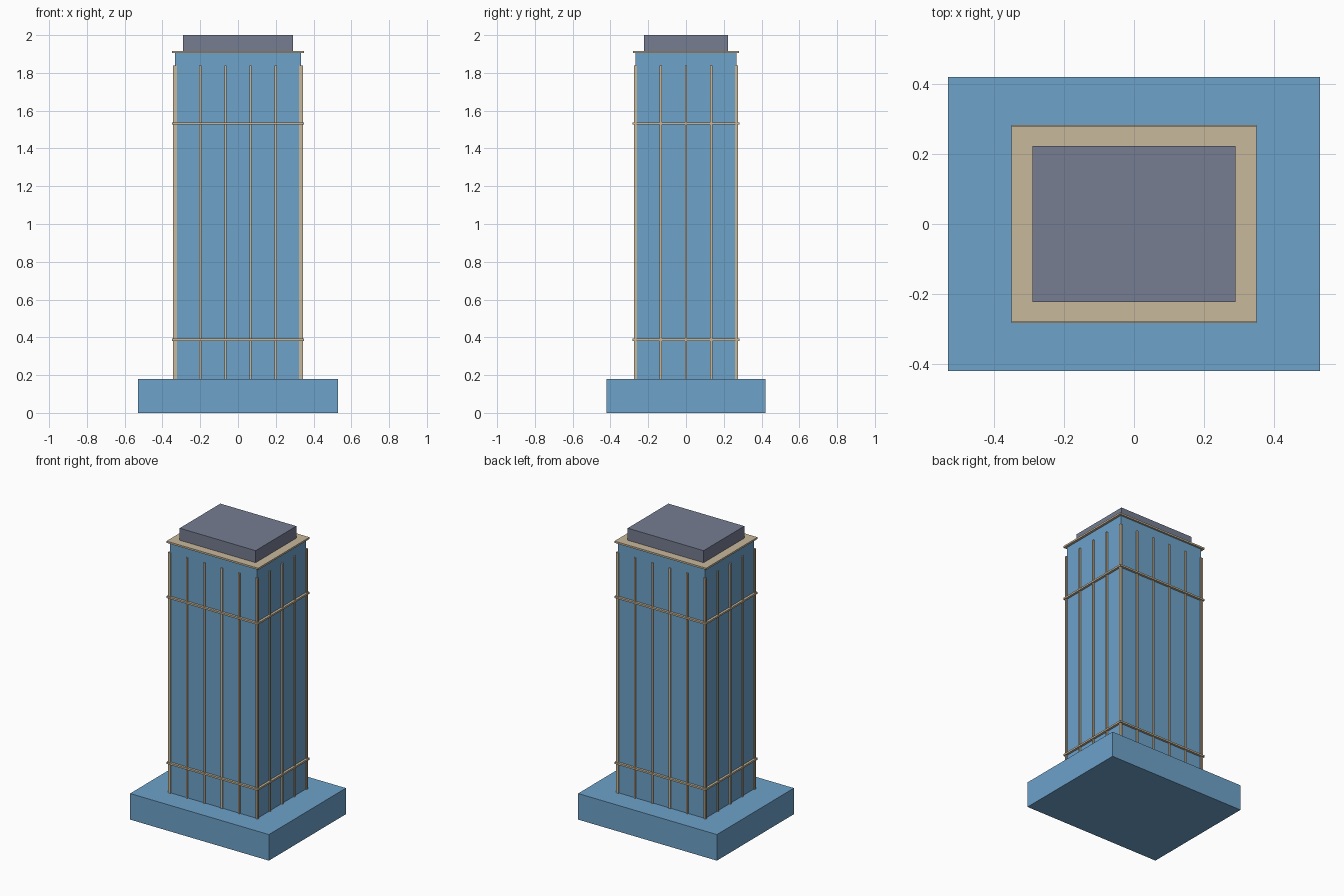
import bpy

cube = bpy.data.objects.get("Cube")
if cube:
    bpy.data.objects.remove(cube, do_unlink=True)


def material(name, colour):
    mat = bpy.data.materials.new(name)
    mat.use_nodes = True
    mat.diffuse_color = (*colour, 1)
    mat.node_tree.nodes["Principled BSDF"].inputs["Base Color"].default_value = (*colour, 1)
    return mat


glass = material("blue_glass", (0.155, 0.36, 0.59))
stone = material("tan_trim", (0.58, 0.48, 0.33))
slate = material("slate_grey", (0.18, 0.205, 0.285))


def box(name, x, y, z, mat):
    """Box spanning the (low, high) pairs x, y and z."""
    spans = (x, y, z)
    bpy.ops.mesh.primitive_cube_add(size=1, location=[(a + b) / 2 for a, b in spans])
    obj = bpy.context.object
    obj.name = name
    obj.scale = [b - a for a, b in spans]
    bpy.ops.object.transform_apply(location=False, rotation=False, scale=True)
    obj.data.materials.append(mat)
    return obj


def around(centre, half):
    return (centre - half, centre + half)


HALF_X, HALF_Y = 0.333, 0.267
BASE_TOP, TOWER_TOP = 0.18, 1.905
TRIM = 0.006

# Main volumes
box("podium", around(0, 0.53), around(0, 0.42), (0, BASE_TOP), glass)
box("tower", around(0, HALF_X), around(0, HALF_Y), (BASE_TOP, TOWER_TOP), glass)
box("cornice", around(0, 0.35), around(0, 0.28), (TOWER_TOP, 1.917), stone)
box("roof_plant_room", around(0, 0.29), around(0, 0.222), (1.917, 2), slate)

# Vertical fins on all four faces
fin_z = (BASE_TOP, 1.84)
for side, label in ((-1, "front"), (1, "back")):
    for i in range(6):
        x = HALF_X * (2 * i / 5 - 1)
        box(f"{label}_fin_{i + 1}", around(x, TRIM), around(side * HALF_Y, 0.008), fin_z, stone)
for side, label in ((-1, "right"), (1, "left")):
    for i in range(5):
        y = HALF_Y * (i / 2 - 1)
        box(f"{label}_fin_{i + 1}", around(side * HALF_X, 0.01), around(y, TRIM), fin_z, stone)

# Horizontal bands wrapping the tower
for z, level in ((0.387, "lower"), (1.532, "upper")):
    for side in (-1, 1):
        end = "front" if side < 0 else "back"
        box(f"{level}_band_{end}", around(0, 0.348), around(side * 0.273, 0.01),
            around(z, TRIM), stone)
        end = "right" if side < 0 else "left"
        box(f"{level}_band_{end}", around(side * 0.339, 0.01), around(0, 0.282),
            around(z, TRIM), stone)
